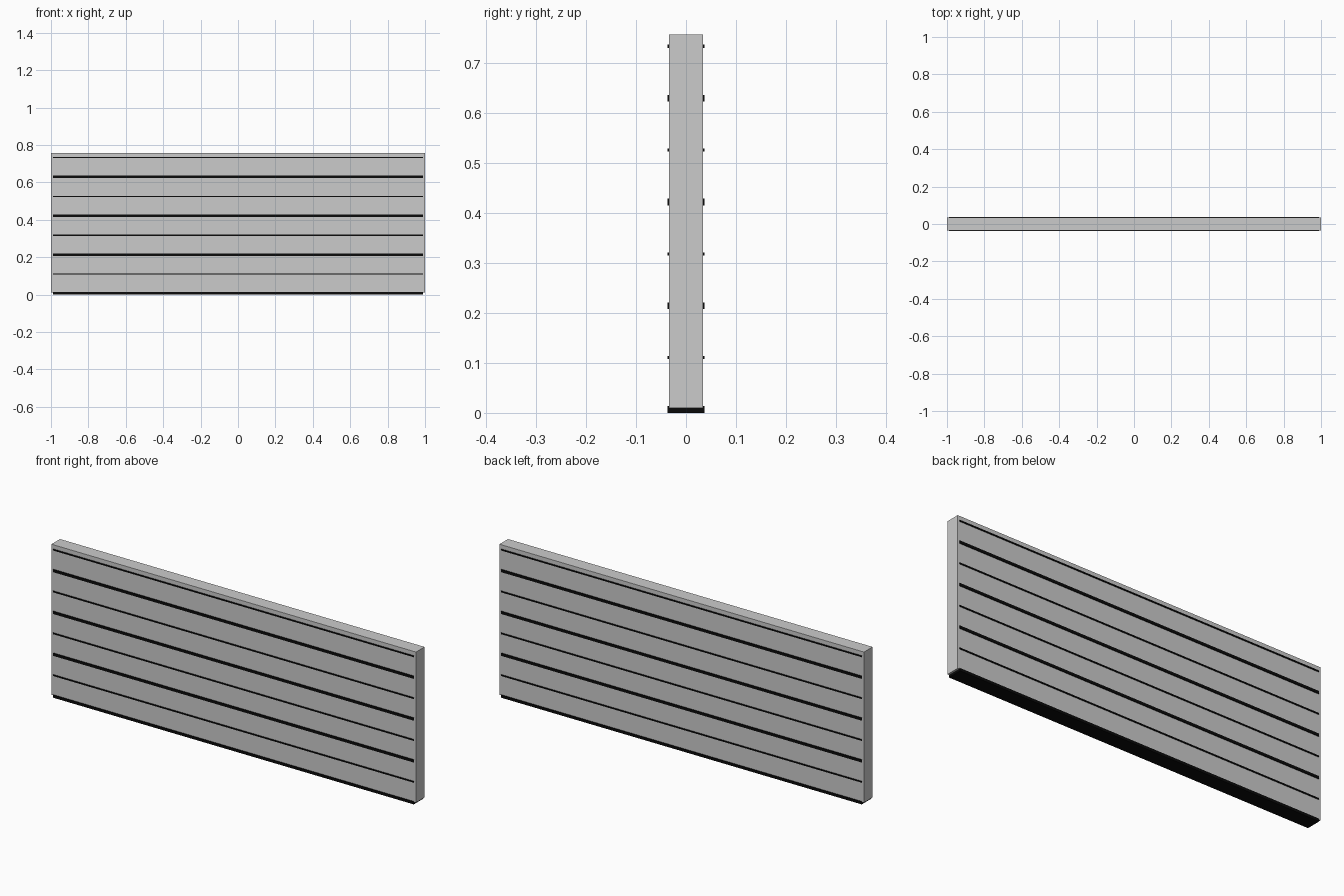
import bpy

if "Cube" in bpy.data.objects:
    bpy.data.objects.remove(bpy.data.objects["Cube"])

black = bpy.data.materials.new("black_trim")
black.diffuse_color = (0.003, 0.003, 0.003, 1)
black.use_nodes = True
black.node_tree.nodes["Principled BSDF"].inputs["Base Color"].default_value = black.diffuse_color


def box(name, half_x, half_y, z0, z1, mat=None):
    bpy.ops.mesh.primitive_cube_add(size=2, location=(0, 0, (z0 + z1) / 2))
    ob = bpy.context.object
    ob.name = name
    ob.scale = (half_x, half_y, (z1 - z0) / 2)
    bpy.ops.object.transform_apply(location=False, rotation=False, scale=True)
    if mat:
        ob.data.materials.append(mat)
    return ob


# Main slab, sitting slightly above the bottom strip's underside
box("panel", 1.0, 0.0335, 0.0100, 0.7565)

# Strips run through the slab and stand proud of both faces,
# alternating thick and thin from the bottom up
first, step = 0.0067, 0.1037
for i in range(8):
    z = first + i * step
    thick = i % 2 == 0
    h = 0.0067 if thick else 0.0032
    box(f"{'thick' if thick else 'thin'}_strip_{i + 1}", 0.99, 0.037, z - h, z + h, black)
